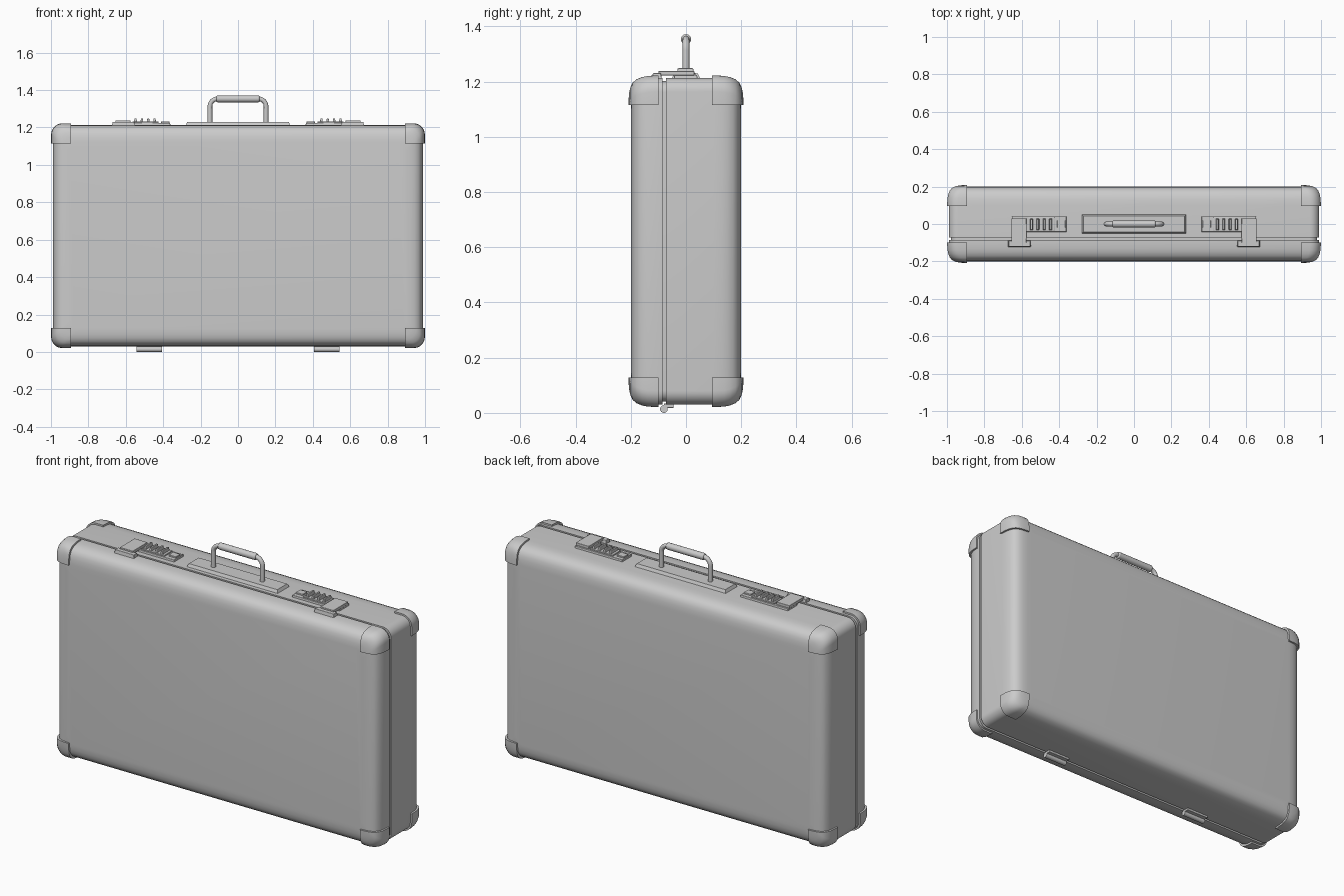
import bpy, bmesh, math
from mathutils import Vector

if "Cube" in bpy.data.objects:
    bpy.data.objects.remove(bpy.data.objects["Cube"])

ZC = 0.6215          # mid height of the case body
HW, HH = 0.99, 0.5915


def finish(name, bm, loc=(0, 0, 0), mirror=None, bevel=0.0, angle=35):
    bmesh.ops.recalc_face_normals(bm, faces=bm.faces[:])
    me = bpy.data.meshes.new(name)
    bm.to_mesh(me)
    bm.free()
    ob = bpy.data.objects.new(name, me)
    ob.location = loc
    bpy.context.collection.objects.link(ob)
    bpy.ops.object.select_all(action='DESELECT')
    ob.select_set(True)
    bpy.context.view_layer.objects.active = ob
    bpy.ops.object.shade_smooth_by_angle(angle=math.radians(angle))
    if bevel:
        b = ob.modifiers.new("bevel", 'BEVEL')
        b.width, b.segments, b.limit_method = bevel, 2, 'ANGLE'
    if mirror:
        m = ob.modifiers.new("mirror", 'MIRROR')
        m.use_axis = mirror
    return ob


def loft(rings):
    bm = bmesh.new()
    vs = [[bm.verts.new(p) for p in r] for r in rings]
    n = len(vs[0])
    for a, b in zip(vs, vs[1:]):
        for i in range(n):
            j = (i + 1) % n
            bm.faces.new((a[i], a[j], b[j], b[i]))
    bm.faces.new(vs[0])
    bm.faces.new(vs[-1])
    return bm


def rounded_ring(hw, hh, y, r, seg=8):
    pts = []
    for k, (sx, sz) in enumerate(((1, 1), (-1, 1), (-1, -1), (1, -1))):
        for i in range(seg + 1):
            a = math.pi / 2 * (k + i / seg)
            pts.append(Vector((sx * (hw - r) + r * math.cos(a), y,
                               sz * (hh - r) + r * math.sin(a))))
    return pts


# inset and depth of the rounded outer edge
EDGE = [(0, .10), (.002, .13), (.006, .15), (.014, .17), (.026, .184),
        (.045, .193), (.065, .1975), (.09, .2)]


def shell(seam, side, off=0.0):
    prof = [(0, seam)] + [(d, y + off) for d, y in EDGE]
    return loft([rounded_ring(HW + off - d, HH + off - d, side * y, .05 + off)
                 for d, y in prof])


# case halves and the seal between them
finish("rear_shell", shell(-.073, 1), (0, 0, ZC))
finish("front_lid", shell(.085, -1), (0, 0, ZC))
finish("seam_seal", loft([rounded_ring(HW - .012, HH - .012, y, .04)
                          for y in (-.09, -.068)]), (0, 0, ZC))

# corner guards: an offset shell cut down to one corner, then mirrored
for name, side, y0 in (("rear_corner_guards", 1, .095), ("front_corner_guards", -1, .10)):
    bm = shell(.05, side, .009)
    for co, no in (((.893, 0, 0), (1, 0, 0)), ((0, 0, .493), (0, 0, 1)),
                   ((0, side * y0, 0), (0, side, 0))):
        res = bmesh.ops.bisect_plane(bm, geom=bm.verts[:] + bm.edges[:] + bm.faces[:],
                                     plane_co=co, plane_no=no, clear_inner=True)
        cut = [e for e in res["geom_cut"] if isinstance(e, bmesh.types.BMEdge)]
        bmesh.ops.holes_fill(bm, edges=cut, sides=0)
    finish(name, bm, (0, 0, ZC), (True, False, True))


def block(name, x, y, z, taper=0.0, mirror=True, bevel=0.002):
    def rect(t, h):
        return [(x[0] + t, y[0] + t, h), (x[1] - t, y[0] + t, h),
                (x[1] - t, y[1] - t, h), (x[0] + t, y[1] - t, h)]
    return finish(name, loft([rect(0, z[0]), rect(taper, z[1])]),
                  mirror=(True, False, False) if mirror else None, bevel=bevel)


def rod(name, x0, x1, y, z, r, mirror=False, bevel=0.0):
    ring = [[(x, y + r * math.cos(i * math.pi / 10), z + r * math.sin(i * math.pi / 10))
             for i in range(20)] for x in (x0, x1)]
    return finish(name, loft(ring), mirror=(True, False, False) if mirror else None,
                  bevel=bevel)


# handle plate, bail and grip
block("handle_plate", (-.285, .285), (-.057, .057), (1.20, 1.229), .014, False, 0)
path = [(-.15, 1.215)]
for cx, start in ((-.11, 180), (.11, 90)):
    for i in range(9):
        a = math.radians(start - 90 * i / 8)
        path.append((cx + .04 * math.cos(a), 1.313 + .04 * math.sin(a)))
path.append((.15, 1.215))
cu = bpy.data.curves.new("handle_bail", 'CURVE')
cu.dimensions = '3D'
cu.bevel_depth, cu.bevel_resolution, cu.use_fill_caps = .0125, 4, True
sp = cu.splines.new('POLY')
sp.points.add(len(path) - 1)
for p, (px, pz) in zip(sp.points, path):
    p.co = (px, 0, pz, 1)
sp.use_smooth = True
bpy.context.collection.objects.link(bpy.data.objects.new("handle_bail", cu))
rod("handle_grip", -.115, .115, 0, 1.353, .0185, bevel=.006)

# combination locks, mirrored left to right
block("lock_base", (-.655, -.36), (-.045, .043), (1.20, 1.224), .003)
block("dial_frame", (-.565, -.425), (-.038, .035), (1.22, 1.231))
for i in range(4):
    cx = -.548 + i * .034
    block("lock_dial_%d" % (i + 1), (cx - .009, cx + .009), (-.034, .03),
          (1.22, 1.248), .004)
block("lock_button", (-.411, -.367), (-.02, .02), (1.22, 1.232))
block("latch_arm", (-.655, -.575), (-.10, .03), (1.222, 1.238))
block("latch_catch", (-.675, -.55), (-.125, -.086), (1.20, 1.23), .005)

# bottom hinges, mirrored left to right
rod("hinge_knuckle", -.543, -.407, -.08, .014, .014, True)
block("hinge_leaf", (-.543, -.407), (-.08, -.045), (.018, .034))
